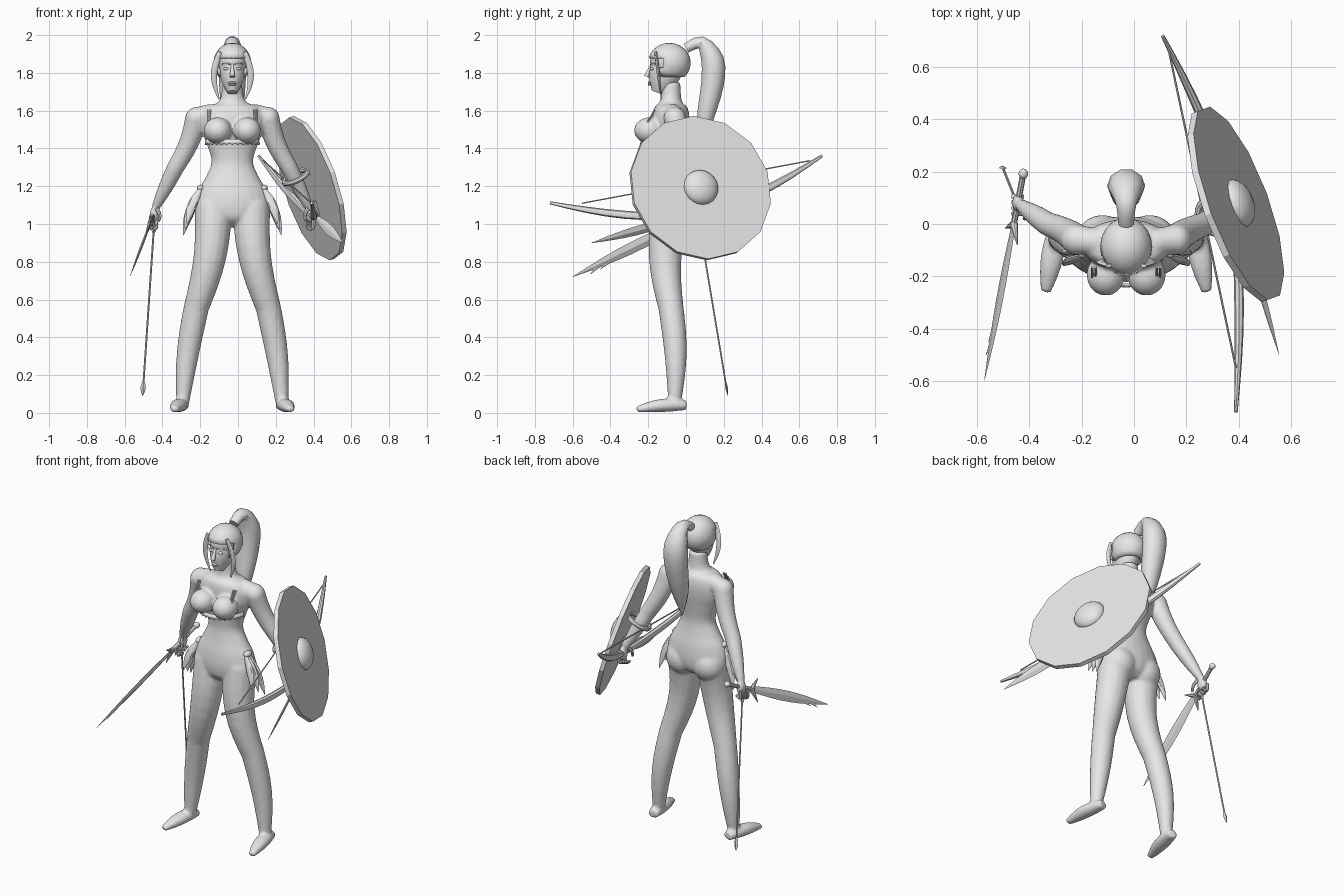
import bpy, bmesh, math
from mathutils import Vector, Matrix

if "Cube" in bpy.data.objects:
    bpy.data.objects.remove(bpy.data.objects["Cube"])

X, Y, Z = Matrix.Identity(3)
FIGURE_X = -.03  # the figure stands slightly off centre

grey = bpy.data.materials.new("plain_grey")
grey.use_nodes = True
grey.diffuse_color = (.8, .8, .8, 1)
grey.node_tree.nodes["Principled BSDF"].inputs["Base Color"].default_value = grey.diffuse_color


def finish(bm, name, offset=0.0, sharp_angle=40):
    bmesh.ops.recalc_face_normals(bm, faces=bm.faces)
    mesh = bpy.data.meshes.new(name)
    bm.to_mesh(mesh)
    bm.free()
    mesh.materials.append(grey)
    for polygon in mesh.polygons:
        polygon.use_smooth = True
    mesh.set_sharp_from_angle(angle=math.radians(sharp_angle))
    obj = bpy.data.objects.new(name, mesh)
    obj.location.x = offset
    bpy.context.collection.objects.link(obj)
    return obj


def mirror_half(bm):
    """Copy everything built so far to the other side."""
    copy = bmesh.ops.duplicate(bm, geom=bm.verts[:] + bm.edges[:] + bm.faces[:])["geom"]
    verts = [item for item in copy if isinstance(item, bmesh.types.BMVert)]
    bmesh.ops.scale(bm, vec=(-1, 1, 1), verts=verts)


def loft(bm, stations, ref=X, sides=16):
    """Join elliptical rings; each station is (position, radius along ref, radius across)."""
    rings = []
    for i, (position, along, across) in enumerate(stations):
        before = stations[max(i - 1, 0)][0]
        after = stations[min(i + 1, len(stations) - 1)][0]
        tangent = (after - before).normalized()
        u = (ref - tangent * tangent.dot(ref)).normalized()
        v = tangent.cross(u)
        turns = [math.tau * k / sides for k in range(sides)]
        rings.append([bm.verts.new(position + u * along * math.cos(t) + v * across * math.sin(t)) for t in turns])
    for lower, upper in zip(rings, rings[1:]):
        for k in range(sides):
            bm.faces.new((lower[k - 1], lower[k], upper[k], upper[k - 1]))
    bm.faces.new(rings[0])
    bm.faces.new(rings[-1])


def tapered(bm, start, end, r_start, r_end, bulge=0.0, bow=(0, 0, 0), squash=1.0, steps=8, **style):
    """Limb from start to end that can swell and bend in the middle."""
    stations = []
    for i in range(steps + 1):
        t = i / steps
        swell = math.sin(math.pi * t)
        radius = r_start + (r_end - r_start) * t + bulge * swell
        stations.append((Vector(start).lerp(Vector(end), t) + Vector(bow) * swell, radius, radius * squash))
    loft(bm, stations, **style)


def spline(points, steps=4):
    """Catmull-Rom curve through vectors of any size."""
    points = [Vector(p) for p in points]
    padded = points[:1] + points + points[-1:]
    curve = []
    for a, b, c, d in zip(padded, padded[1:], padded[2:], padded[3:]):
        for t in (k / steps for k in range(steps)):
            curve.append(b + ((c - a) * t + (2 * a - 5 * b + 4 * c - d) * t ** 2 + (3 * b - a - 3 * c + d) * t ** 3) / 2)
    return curve + points[-1:]


def ball(bm, location, size, rotation=Matrix()):
    matrix = Matrix.Translation(location) @ rotation @ Matrix.Diagonal((*size, 1))
    bmesh.ops.create_uvsphere(bm, u_segments=20, v_segments=12, radius=1, matrix=matrix)


# Body: limbs, feet and torso fused into one smooth skin
hip, knee, ankle = (.1, -.08, 1.08), (.19, -.08, .56), (.262, -.06, .06)
shoulder, elbow, wrist = (.19, -.06, 1.56), (.3, 0, 1.3), (.4, .07, 1.1)
bm = bmesh.new()
tapered(bm, hip, knee, .1, .067, bulge=.003, bow=(-.025, -.03, 0))
tapered(bm, knee, ankle, .067, .035, bulge=.008, bow=(.01, .015, 0))
tapered(bm, (.26, 0, .04), (.308, -.26, .018), .032, .02, bulge=.018, bow=(0, 0, .01), squash=.8)
tapered(bm, shoulder, elbow, .06, .046, bow=(-.015, 0, 0))
tapered(bm, elbow, wrist, .046, .025, bulge=.004)
for joint, radius in ((hip, .1), (knee, .066), (shoulder, .06), (elbow, .046), (wrist, .025)):
    ball(bm, joint, [radius] * 3)
tapered(bm, (.1, -.07, 1.59), shoulder, .05, .058)
ball(bm, (.413, .08, 1.05), (.024, .035, .045))
ball(bm, (.09, -.055, 1.06), (.1, .09, .1))
ball(bm, (.078, -.195, 1.495), (.074, .08, .07))
mirror_half(bm)
outline = spline([(.99, .06), (1.03, .17), (1.1, .2), (1.18, .18), (1.25, .14), (1.33, .11), (1.42, .135),
                  (1.5, .165), (1.57, .17), (1.62, .14), (1.65, .07), (1.75, .05)])
loft(bm, [(Vector((0, -.08, z)), half, .03 + .4 * half) for z, half in outline], sides=24)
body = finish(bm, "body", FIGURE_X)
fuse = body.modifiers.new("fuse", 'REMESH')
fuse.mode = 'VOXEL'
fuse.voxel_size = .009
fuse.use_smooth_shade = True
soften = body.modifiers.new("soften", 'SMOOTH')
soften.iterations = 5

# Fingers and thumbs curled around the grips
bm = bmesh.new()
for i in range(4):
    y, z = .105 - .022 * i, 1.045 - .008 * i
    tapered(bm, (.43, y, z), (.395, y, z - .035), .011, .008, bow=(.012, 0, -.03), sides=8)
tapered(bm, (.4, .05, 1.08), (.39, .02, 1.015), .012, .007, bow=(-.01, 0, 0), sides=8)
mirror_half(bm)
finish(bm, "fingers", FIGURE_X)

# Head with simple facial features
bm = bmesh.new()
ball(bm, (.032, -.18, 1.822), (.017, .01, .008))
tapered(bm, (.012, -.188, 1.845), (.055, -.165, 1.848), .004, .003, bow=(0, 0, .006), ref=Z, sides=8)
mirror_half(bm)
ball(bm, (0, -.09, 1.86), (.08, .1, .09))
tapered(bm, (0, -.1, 1.83), (0, -.15, 1.695), .07, .026, bulge=.012, squash=1.25)
tapered(bm, (0, -.18, 1.85), (0, -.21, 1.78), .006, .014, sides=10)
for z in (1.738, 1.748):
    ball(bm, (0, -.192, z), (.022, .01, .006))
finish(bm, "head", FIGURE_X)

# Hair: cap open over the face, framing locks and a long ponytail
bm = bmesh.new()
ball(bm, (0, -.088, 1.853), (.1, .113, .106))
centres = {face: face.calc_center_median() for face in bm.faces}
bmesh.ops.delete(bm, context='FACES', geom=[face for face, c in centres.items()
                                            if c.z < 1.775 or (c.y < -.135 and c.z < 1.885)])
cap = finish(bm, "hair_cap", FIGURE_X)
cap.modifiers.new("thickness", 'SOLIDIFY').thickness = .012
bm = bmesh.new()
tapered(bm, (.065, -.16, 1.91), (.07, -.13, 1.66), .014, .003, bulge=.008, bow=(.03, 0, 0), squash=.5, sides=8)
mirror_half(bm)
finish(bm, "hair_locks", FIGURE_X)
bm = bmesh.new()
tail = spline([(0, .93, .03), (.08, .96, .04), (.14, .87, .07), (.14, .74, .07), (.1, .55, .05), (.08, .4, .004)], 3)
loft(bm, [(Vector((0, y, 1 + height)), radius, radius * .9) for y, height, radius in tail], sides=10)
finish(bm, "ponytail", FIGURE_X)

# Top: frilled hem under the bust and shoulder straps
bm = bmesh.new()
rows = []
for i in range(29):
    angle = math.radians(i * 6 - 84)
    x, y = .142 * math.sin(angle), -.085 - .15 * math.cos(angle)
    rows.append((bm.verts.new((x, y, 1.45)), bm.verts.new((x * 1.04, y - .008, 1.42 + .01 * (i % 2)))))
for row, following in zip(rows, rows[1:]):
    bm.faces.new((*row, *reversed(following)))
hem = finish(bm, "top_hem", FIGURE_X)
hem.modifiers.new("thickness", 'SOLIDIFY').thickness = .008
bm = bmesh.new()
for x in (.117, .13):
    tapered(bm, (x, -.205, 1.535), (x, -.165, 1.605), .005, .005, sides=8)
mirror_half(bm)
finish(bm, "top_straps", FIGURE_X)

# Hip ornaments: a knob with three hanging leaves on each side
bm = bmesh.new()
ball(bm, (.168, -.1, 1.19), (.02, .03, .018))
for i in range(3):
    tapered(bm, (.165, -.09 - .015 * i, 1.19), (.26 - .01 * i, -.06 - .05 * i, .94 + .03 * i), .008, .001,
            bulge=.02, bow=(.012, 0, 0), squash=.55, sides=8)
mirror_half(bm)
finish(bm, "hip_leaves", FIGURE_X)

# Shield: faceted disc with a domed boss, arm strap and grip
centre = Vector((.39, .075, 1.19))
outward = Vector((1, .37, .32)).normalized()
turn = outward.to_track_quat('Z', 'Y').to_matrix().to_4x4()
bm = bmesh.new()
bmesh.ops.create_cone(bm, cap_ends=True, segments=14, radius1=.395, radius2=.395, depth=.026,
                      matrix=Matrix.Translation(centre) @ turn)
finish(bm, "shield", sharp_angle=20)
bm = bmesh.new()
ball(bm, centre + outward * .01, (.096, .096, .055), turn)
bmesh.ops.bisect_plane(bm, geom=bm.verts[:] + bm.edges[:] + bm.faces[:], plane_co=centre, plane_no=outward,
                       clear_inner=True)
finish(bm, "shield_boss")
forearm = Vector(wrist) - Vector(elbow)
bpy.ops.mesh.primitive_torus_add(location=(.308, .03, 1.25), rotation=forearm.to_track_quat('Z', 'Y').to_euler(),
                                 major_radius=.07, minor_radius=.014, major_segments=20, minor_segments=8)
strap = bpy.context.object
strap.name = "shield_arm_strap"
strap.data.materials.append(grey)
bpy.ops.object.shade_smooth_by_angle()
bm = bmesh.new()
tapered(bm, (.4, .04, 1.12), (.45, .06, 1.02), .012, .012, sides=8)
finish(bm, "shield_grip")

# Bow held behind the shield, with its string
grip = Vector((.385, .08, 1.045))
bm = bmesh.new()
for nock in ((.39, -.72, 1.112), (.11, .72, 1.36)):
    tapered(bm, grip, nock, .015, .008, bulge=.01, bow=(.015, 0, -.03), squash=.85, ref=Z, sides=8)
finish(bm, "bow")
bm = bmesh.new()
tapered(bm, (.39, -.55, 1.11), (.135, .655, 1.335), .004, .004, sides=6, steps=1)
finish(bm, "bow_string")

# Sword in the right hand, with barbs near the point
guard, tip = Vector((-.46, 0, 1.015)), Vector((-.573, -.6, .72))
edge = Vector((.37, -.52, .93)).normalized()
bm = bmesh.new()
tapered(bm, guard, tip, .018, .001, bulge=.022, squash=.22, ref=edge, sides=4)
for t in (.6, .75):
    root = guard.lerp(tip, t)
    tapered(bm, root, root.lerp(tip, .45) - edge * .03, .016, .001, squash=.2, ref=edge, sides=4)
finish(bm, "sword_blade", sharp_angle=20)
pommel = guard.lerp(tip, -.32)
bm = bmesh.new()
tapered(bm, guard, pommel, .012, .012, sides=8)
ball(bm, pommel, (.018, .02, .018))
for side in (1, -1):
    tapered(bm, guard, guard + edge * side * .07 + (tip - guard) * .08, .016, .002, sides=8)
finish(bm, "sword_hilt")

# Dagger in the left hand
guard, tip = Vector((.42, -.02, 1.03)), Vector((.555, -.5, .9))
edge = Vector((.5, -.1, .9))
bm = bmesh.new()
tapered(bm, guard, tip, .014, .001, bulge=.02, squash=.25, ref=edge, sides=4)
finish(bm, "dagger_blade", sharp_angle=20)
bm = bmesh.new()
tapered(bm, guard, guard.lerp(tip, -.3), .012, .012, sides=8)
finish(bm, "dagger_hilt")

# Arrow hanging point down from the right hand
nock, point = Vector((-.44, .06, 1.06)), Vector((-.505, .222, .09))
neck = nock.lerp(point, .92)
bm = bmesh.new()
tapered(bm, nock, neck, .005, .005, sides=6, steps=1)
tapered(bm, neck, point, .006, .001, bulge=.01, squash=.5, sides=4)
for direction in (X, Y):
    tapered(bm, nock, nock.lerp(point, .12), .003, .003, bulge=.015, squash=.12, ref=direction, sides=4)
finish(bm, "arrow")
